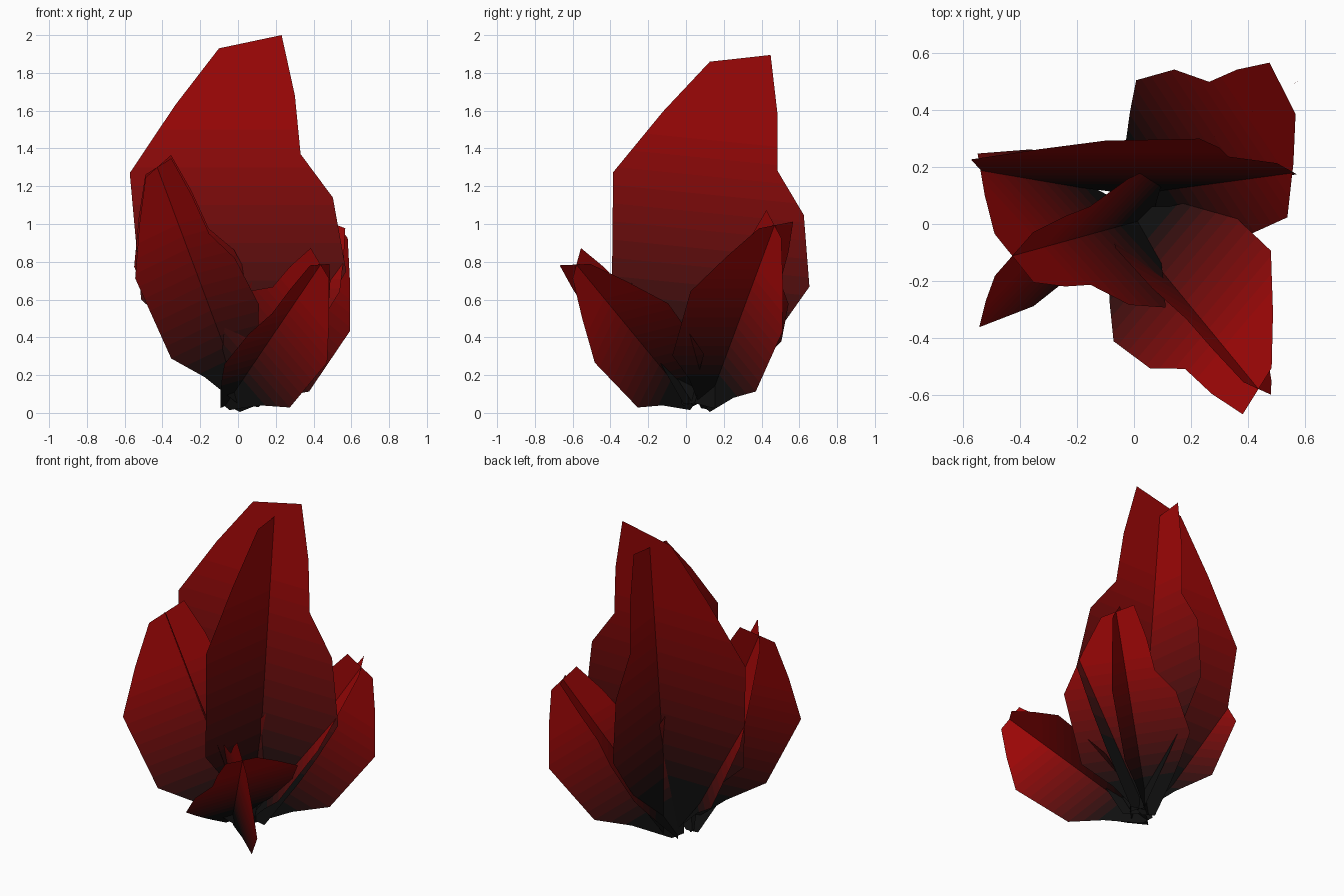
import bpy, bmesh
from mathutils import Vector, Matrix

if "Cube" in bpy.data.objects:
    bpy.data.objects.remove(bpy.data.objects["Cube"])

# Jagged flat leaf outline: (sideways, height along the stem)
LEAF = [(-.06, .05), (.06, .03), (.27, .33), (.39, .52), (.52, .75), (.45, 1.14),
        (.28, 1.37), (.25, 1.68), (.18, 2.0), (-.15, 1.93), (-.38, 1.63),
        (-.62, 1.27), (-.56, .6), (-.3, .36)]

# Colour bands: charcoal at the root fading to red at the tip
BANDS = 12
LOW, HIGH = .4, 1.5
STEP = (HIGH - LOW) / (BANDS - 1)
CUTS = [LOW + STEP * i for i in range(BANDS)]
mats = []
for i in range(BANDS + 1):
    t = i / BANDS
    m = bpy.data.materials.new("ember_%d" % i)
    m.diffuse_color = (.005 + .33 * t ** 1.3, .005 - .003 * t, .005 - .003 * t, 1)
    m.use_nodes = True
    m.node_tree.nodes["Principled BSDF"].inputs["Base Color"].default_value = m.diffuse_color
    mats.append(m)


def leaf(name, base, axis, side, scale):
    """One flat leaf spanned by its side and axis directions."""
    bm = bmesh.new()
    f = bm.faces.new([bm.verts.new((u, 0, h)) for u, h in LEAF])
    bmesh.ops.triangulate(bm, faces=[f])
    for c in CUTS:
        bmesh.ops.bisect_plane(bm, geom=bm.verts[:] + bm.edges[:] + bm.faces[:],
                               plane_co=(0, 0, c), plane_no=(0, 0, 1))
    for f in bm.faces:
        h = f.calc_center_median().z
        f.material_index = sum(h > c for c in CUTS)
    rot = Matrix((side, axis.cross(side), axis)).transposed()
    bm.transform(Matrix.Translation(base) @ (rot * scale).to_4x4())
    me = bpy.data.meshes.new(name)
    bm.to_mesh(me)
    bm.free()
    for m in mats:
        me.materials.append(m)
    bpy.context.collection.objects.link(bpy.data.objects.new(name, me))


def cross(name, base, axis, side, s1, s2, slide=0):
    """Two leaves crossing at right angles along a shared stem axis."""
    a = Vector(axis).normalized()
    u = Vector(side)
    u = (u - a * a.dot(u)).normalized()
    v = a.cross(u)
    leaf(name + "_leaf_1", Vector(base), a, u, s1)
    leaf(name + "_leaf_2", Vector(base) + v * slide, a, v, s2)


# Tall centre clump and three smaller ones leaning outwards
cross("centre", (.05, .10, 0), (0, .1, 1), (1, 0, 0), 1.005, .96, -.015)
cross("left", (.05, .02, .02), (-.347, -.096, .93), (.72, -.69, 0), .70, .70)
cross("front", (-.08, .05, .02), (.46, -.56, .68), (-.77, .66, 0), .57, .57)
cross("back", (-.03, .10, 0), (.465, .308, .83), (-.55, .83, 0), .61, .61)
